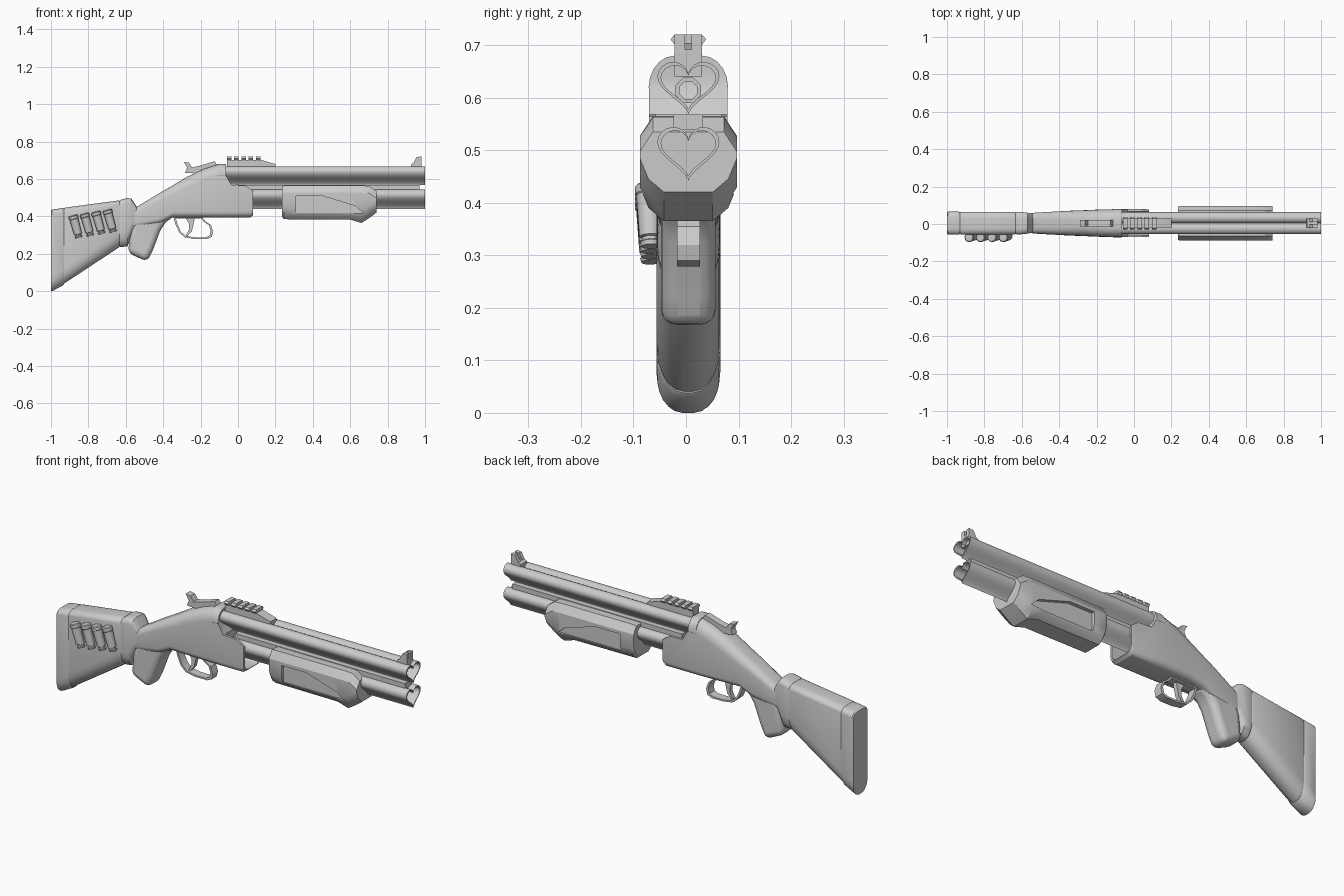
import bpy, bmesh, math
from mathutils import Vector

if "Cube" in bpy.data.objects:
    bpy.data.objects.remove(bpy.data.objects["Cube"])

YC = 0.0045  # gun centre plane; side shells make the bounds lopsided


def loft(name, loops, closed=False, smooth=30):
    """Skin a list of equal-length point loops; cap the ends or close to a ring."""
    bm = bmesh.new()
    rows = [[bm.verts.new((p[0], p[1] + YC, p[2])) for p in lp] for lp in loops]
    n = len(rows[0])
    pairs = list(zip(rows, rows[1:])) + ([(rows[-1], rows[0])] if closed else [])
    for a, b in pairs:
        for i in range(n):
            j = (i + 1) % n
            bm.faces.new((a[i], a[j], b[j], b[i]))
    if not closed:
        bm.faces.new(rows[0])
        bm.faces.new(rows[-1])
    bmesh.ops.recalc_face_normals(bm, faces=bm.faces[:])
    me = bpy.data.meshes.new(name)
    bm.to_mesh(me)
    bm.free()
    ob = bpy.data.objects.new(name, me)
    bpy.context.collection.objects.link(ob)
    finish(ob, smooth)
    return ob


def finish(ob, smooth=30):
    bpy.ops.object.select_all(action='DESELECT')
    ob.select_set(True)
    bpy.context.view_layer.objects.active = ob
    for m in list(ob.modifiers):
        bpy.ops.object.modifier_apply(modifier=m.name)
    bpy.ops.object.shade_smooth_by_angle(angle=math.radians(smooth))


def side_prism(name, pts, y0, y1, bevel=0, segs=3):
    """Extrude an x-z outline across y, optionally rounding the rim."""
    ob = loft(name, [[(x, y, z) for x, z in pts] for y in (y0, y1)])
    if bevel:
        m = ob.modifiers.new('round', 'BEVEL')
        m.width, m.segments = bevel, segs
        m.limit_method, m.angle_limit = 'ANGLE', math.radians(60)
        finish(ob, 35)
    return ob


def along_x(name, pts, x0, x1):
    """Extrude a y-z outline along x."""
    return loft(name, [[(x, y, z) for y, z in pts] for x in (x0, x1)])


def cut(ob, cutter):
    m = ob.modifiers.new('cut', 'BOOLEAN')
    m.operation, m.solver, m.object = 'DIFFERENCE', 'EXACT', cutter
    finish(ob)
    bpy.data.objects.remove(cutter, do_unlink=True)


def rrect(x, zb, zt, hw, top, bot, n=5):
    """Rounded section at x; top and bot are (ry, rz) corner radii."""
    pts = []
    for k, (sy, sz) in enumerate(((1, 1), (-1, 1), (-1, -1), (1, -1))):
        ry, rz = top if sz > 0 else bot
        cz = zt - rz if sz > 0 else zb + rz
        for i in range(n + 1):
            a = math.pi / 2 * (k + i / n)
            pts.append((x, sy * (hw - ry) + ry * math.cos(a), cz + rz * math.sin(a)))
    return pts


def heart(x, zb, zt, hw, n=40):
    """Heart outline at x, between zb and zt."""
    pts = []
    for i in range(n):
        t = 2 * math.pi * i / n
        h = 13 * math.cos(t) - 5 * math.cos(2 * t) - 2 * math.cos(3 * t) - math.cos(4 * t)
        pts.append((x, hw * math.sin(t) ** 3, zb + (h + 17) / 28.9 * (zt - zb)))
    return pts


def ring(x, r, zc, n=8):
    return [(x, r * math.cos(2 * math.pi * (i + .5) / n),
             zc + r * math.sin(2 * math.pi * (i + .5) / n)) for i in range(n)]


# butt stock: pad, body and front cuff
top, bot = (.035, .025), (.05, .08)
loft('butt_pad', [rrect(-1, .0, .432, .058, top, (.05, .06)),
                  rrect(-.995, .0, .436, .061, top, bot),
                  rrect(-.937, .03, .445, .061, top, bot),
                  rrect(-.93, .038, .443, .058, top, bot)])
loft('stock', [rrect(-.935, .038, .441, .057, top, bot),
               rrect(-.925, .044, .447, .0605, top, bot),
               rrect(-.64, .232, .485, .0605, top, bot),
               rrect(-.63, .242, .482, .057, top, bot)])
loft('stock_cuff', [rrect(-.635, .24, .483, .057, top, bot),
                    rrect(-.625, .236, .49, .06, top, bot),
                    rrect(-.592, .24, .498, .059, top, bot),
                    rrect(-.57, .285, .495, .056, top, bot),
                    rrect(-.54, .35, .45, .05, top, (.04, .04))])

# pistol grip
side_prism('pistol_grip', [(-.588, .205), (-.485, .158), (-.455, .22), (-.415, .325),
                           (-.385, .37), (-.34, .40), (-.40, .50), (-.54, .44), (-.575, .33)],
           -.052, .052, .03, 4)

# receiver with the barrel seat cut away and the front hollowed
rt, rb = (.05, .06), (.03, .03)
receiver = loft('receiver', [rrect(-.57, .33, .435, .05, (.035, .03), rb),
                             rrect(-.53, .34, .458, .056, (.035, .03), rb),
                             rrect(-.42, .36, .525, .062, (.04, .04), rb),
                             rrect(-.35, .395, .565, .066, (.045, .05), rb),
                             rrect(-.27, .395, .613, .069, rt, rb),
                             rrect(-.18, .395, .655, .073, rt, rb),
                             rrect(-.11, .395, .677, .0745, rt, rb),
                             rrect(.065, .395, .677, .0745, rt, rb),
                             rrect(.08, .405, .677, .0725, rt, rb)])
cut(receiver, side_prism('seat_cutter', [(-.065, .8), (-.065, .62), (-.035, .568), (.04, .564),
                                         (.082, .535), (.2, .535), (.2, .8)], -.2, .2))
cut(receiver, loft('hollow_cutter', [rrect(x, .408, .7, .062, (.01, .01), rb)
                                     for x in (-.03, .2)]))
# raised collar at the rear of the barrel
loft('barrel_collar', [rrect(x, .615, .68, .0755, rt, (.005, .004)) for x in (-.112, -.066)])

# heart-section barrel and magazine tube
for name, x0, zb, zt in (('barrel', -.1, .568, .668), ('magazine_tube', -.03, .441, .544)):
    w = .007
    loft(name, [heart(1, zb, zt, .059), heart(x0, zb, zt, .059),
                heart(x0, zb + w * 1.3, zt - w, .059 - w),
                heart(1, zb + w * 1.3, zt - w, .059 - w)], closed=True)
loft('barrel_bolt', [ring(-.08, .026, .614), ring(.0, .026, .614),
                     ring(.0, .018, .614), ring(-.08, .018, .614)], closed=True)
along_x('tube_rail', [(-.028, .538), (.028, .538), (.028, .568), (-.028, .568)], .0, .97)


# pump forend
def forend_section(x, zb, zt, hw):
    half = [(.73 * hw, zt), (hw, zt - .038), (hw, zb + .065), (.82 * hw, zb + .025), (.5 * hw, zb)]
    return [(x, y, z) for y, z in half] + [(x, -y, z) for y, z in reversed(half)]


forend = loft('pump_forend', [forend_section(.235, .40, .56, .089),
                              forend_section(.245, .385, .565, .0925),
                              forend_section(.60, .383, .565, .0925),
                              forend_section(.66, .365, .565, .0925),
                              forend_section(.70, .39, .563, .0925),
                              forend_section(.74, .42, .535, .0925)])
panel = [(.31, .51), (.45, .51), (.63, .455), (.67, .418), (.31, .418)]
for s in (-1, 1):
    cut(forend, side_prism('panel_cutter', panel, s * .074, s * .2))

# trigger guard and trigger
guard = [(-.345, .395), (-.335, .36), (-.315, .315), (-.285, .288), (-.23, .279), (-.165, .279),
         (-.14, .29), (-.133, .32), (-.145, .355), (-.175, .375), (-.19, .395)]
inner = [(-.24 + (x + .24) * .88, .345 + (z - .345) * .86) for x, z in guard]
hw = .022
loft('trigger_guard', [[(x, y, z) for x, z in pts] for pts, y in
                       ((guard, -hw), (guard, hw), (inner, hw), (inner, -hw))], closed=True)
side_prism('trigger', [(-.285, .40), (-.23, .40), (-.237, .36), (-.247, .32), (-.27, .295),
                       (-.278, .30), (-.262, .33), (-.262, .36)], -.011, .011)

# rear sight
side_prism('rear_sight', [(-.29, .692), (-.262, .687), (-.245, .662), (-.2, .672), (-.125, .695),
                          (-.112, .675), (-.13, .655), (-.22, .63), (-.283, .633), (-.272, .66)],
           -.018, .018)

# accessory rail with teeth
side_prism('rail_base', [(-.06, .64), (-.06, .703), (.12, .703), (.2, .68), (.2, .64)], -.026, .026)
tooth = [(-.024, .698), (-.034, .711), (-.026, .72), (.026, .72), (.034, .711), (.024, .698)]
for i in range(5):
    along_x(f'rail_tooth_{i + 1}', tooth, -.06 + .039 * i, -.036 + .039 * i)

# front sight with notched blade
side_prism('front_sight_base', [(.92, .64), (.925, .678), (.95, .692), (.98, .692), (.98, .64)],
           -.026, .026)
for s in (-1, 1):
    side_prism('front_sight_wing', [(.935, .68), (.955, .718), (.98, .72), (.98, .68)],
               s * .006, s * .026)

# spare shells on the side of the stock
for i in range(4):
    a = Vector((-.883 + .061 * i, -.0765, .405 + .01 * i))
    b = Vector((-.850 + .061 * i, -.0715, .287 + .01 * i))
    d = (b - a).normalized()
    u = d.cross(Vector((0, 1, 0))).normalized()
    v = d.cross(u)
    prof = [(0, .021), (.03, .0255), (.15, .0255), (.17, .0235), (.84, .021), (.86, .016),
            (.91, .016), (.93, .02), (1, .018)]
    loft(f'shell_{i + 1}', [[a.lerp(b, t) + r * (math.cos(k * math.pi / 6) * u +
                             math.sin(k * math.pi / 6) * v) for k in range(12)] for t, r in prof])
